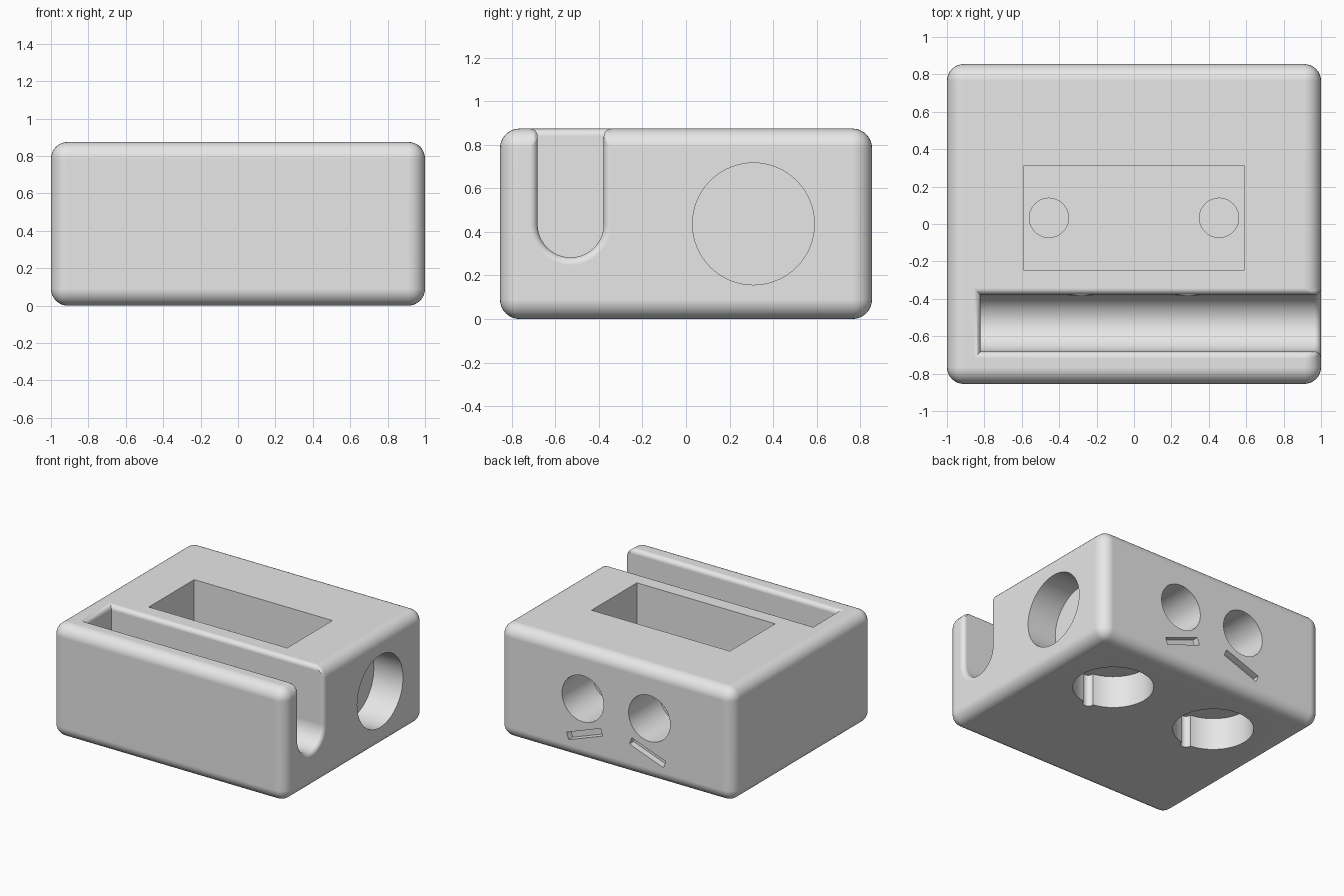
import bpy, bmesh, math
from mathutils import Matrix, Vector

if "Cube" in bpy.data.objects:
    bpy.data.objects.remove(bpy.data.objects["Cube"])

W, D, H = 2.0, 1.71, 0.875          # block size
ROUND, RIM = 0.09, 0.035            # outer and slot rim radii
EPS = 0.2                           # overshoot of cutters

grey = bpy.data.materials.new("light grey plastic")
grey.use_nodes = True
colour = (0.8, 0.8, 0.8, 1)
grey.diffuse_color = colour
grey.node_tree.nodes["Principled BSDF"].inputs["Base Color"].default_value = colour


def make(name, bm, cutter=True):
    bmesh.ops.recalc_face_normals(bm, faces=bm.faces)
    mesh = bpy.data.meshes.new(name)
    bm.to_mesh(mesh)
    bm.free()
    mesh.materials.append(grey)
    obj = bpy.data.objects.new(name, mesh)
    bpy.context.collection.objects.link(obj)
    obj.hide_render = cutter
    return obj


def box(name, lo, hi, cutter=True, matrix=Matrix()):
    lo, hi = Vector(lo), Vector(hi)
    bm = bmesh.new()
    size = Matrix.Diagonal((hi - lo).to_4d())
    size[3][3] = 1
    bmesh.ops.create_cube(bm, size=1, matrix=matrix @ Matrix.Translation((lo + hi) / 2) @ size)
    return make(name, bm, cutter)


def rod(name, start, end, radius):
    start, end = Vector(start), Vector(end)
    axis = end - start
    turn = axis.to_track_quat('Z', 'Y').to_matrix().to_4x4()
    bm = bmesh.new()
    bmesh.ops.create_cone(bm, cap_ends=True, segments=64, radius1=radius, radius2=radius,
                          depth=axis.length, matrix=Matrix.Translation((start + end) / 2) @ turn)
    return make(name, bm)


def freeze(obj):
    """Bake the modifiers into the mesh."""
    graph = bpy.context.evaluated_depsgraph_get()
    mesh = bpy.data.meshes.new_from_object(obj.evaluated_get(graph))
    obj.modifiers.clear()
    obj.data = mesh


def cut(obj, cutters):
    for c in cutters:
        mod = obj.modifiers.new(c.name, 'BOOLEAN')
        mod.operation = 'DIFFERENCE'
        mod.solver = 'EXACT'
        mod.object = c
    freeze(obj)
    for c in cutters:
        bpy.data.objects.remove(c)


block = box("block", (-W / 2, -D / 2, 0), (W / 2, D / 2, H), cutter=False)

# Round-bottomed slot, open at the top and at one end
slot_y, slot_z, slot_r = -0.53, 0.435, 0.152
profile = [(slot_y + slot_r, H + EPS), (slot_y - slot_r, H + EPS)]
for i in range(25):
    a = math.pi * (1 + i / 24)
    profile.append((slot_y + slot_r * math.cos(a), slot_z + slot_r * math.sin(a)))
bm = bmesh.new()
face = bm.faces.new([bm.verts.new((-0.82, y, z)) for y, z in profile])
new = bmesh.ops.extrude_face_region(bm, geom=[face])["geom"]
bmesh.ops.translate(bm, vec=(W / 2 + 0.82 + EPS, 0, 0),
                    verts=[g for g in new if isinstance(g, bmesh.types.BMVert)])
cut(block, [make("slot_cutter", bm)])

# Round the outer edges widely and the slot rim slightly
bm = bmesh.new()
bm.from_mesh(block.data)
weight = bm.edges.layers.float.new("bevel_weight_edge")
planes = [(0, -W / 2), (0, W / 2), (1, -D / 2), (1, D / 2), (2, 0), (2, H)]
for e in bm.edges:
    if e.calc_face_angle(0) > 0.2:
        count = sum(all(abs(v.co[k] - p) < 1e-4 for v in e.verts) for k, p in planes)
        e[weight] = (0, RIM / ROUND, 1)[min(count, 2)]
bm.to_mesh(block.data)
bm.free()
bevel = block.modifiers.new("rounding", 'BEVEL')
bevel.limit_method = 'WEIGHT'
bevel.width = ROUND
bevel.segments = 8
bevel.use_clamp_overlap = False
freeze(block)

# Top pocket and the blind round hole in the side
floor = 0.34
cutters = [
    box("pocket_cutter", (-0.592, -0.245, floor), (0.592, 0.31, H + EPS)),
    rod("side_hole_cutter", (W / 2 - 0.25, 0.31, 0.437), (W / 2 + EPS, 0.31, 0.437), 0.28),
]
for s, side in ((1, "left"), (-1, "right")):
    # Screw seats in the pocket floor, bottom holes with a pry notch
    cutters += [
        rod(side + "_seat_cutter", (s * 0.455, 0.033, floor - 0.05), (s * 0.455, 0.033, floor + 0.1), 0.105),
        rod(side + "_bottom_hole_cutter", (s * 0.46, 0.32, -EPS), (s * 0.46, 0.32, 0.25), 0.285),
        rod(side + "_notch_cutter", (s * 0.45, 0.035, -EPS), (s * 0.45, 0.035, 0.25), 0.04),
    ]
    # Back holes, each with a narrow passage through to the slot
    cutters += [
        rod(side + "_back_hole_cutter", (s * 0.285, 0.48, 0.48), (s * 0.285, D / 2 + EPS, 0.48), 0.178),
        rod(side + "_passage_cutter", (s * 0.285, slot_y, 0.48), (s * 0.285, 0.6, 0.48), 0.08),
    ]
    # Slanted groove under each back hole
    place = Matrix.Translation((s * 0.27, D / 2, 0.21)) @ Matrix.Rotation(s * math.radians(20), 4, 'Y')
    cutters.append(box(side + "_groove_cutter", (-0.155, -0.05, -0.028), (0.155, 0.1, 0.028), matrix=place))
cut(block, cutters)

# Smooth the rounded surfaces, keep the cut edges sharp
bpy.ops.object.select_all(action='DESELECT')
block.select_set(True)
bpy.context.view_layer.objects.active = block
bpy.ops.object.shade_smooth_by_angle(angle=math.radians(30))
normals = block.modifiers.new("flat_face_normals", 'WEIGHTED_NORMAL')
normals.keep_sharp = True
